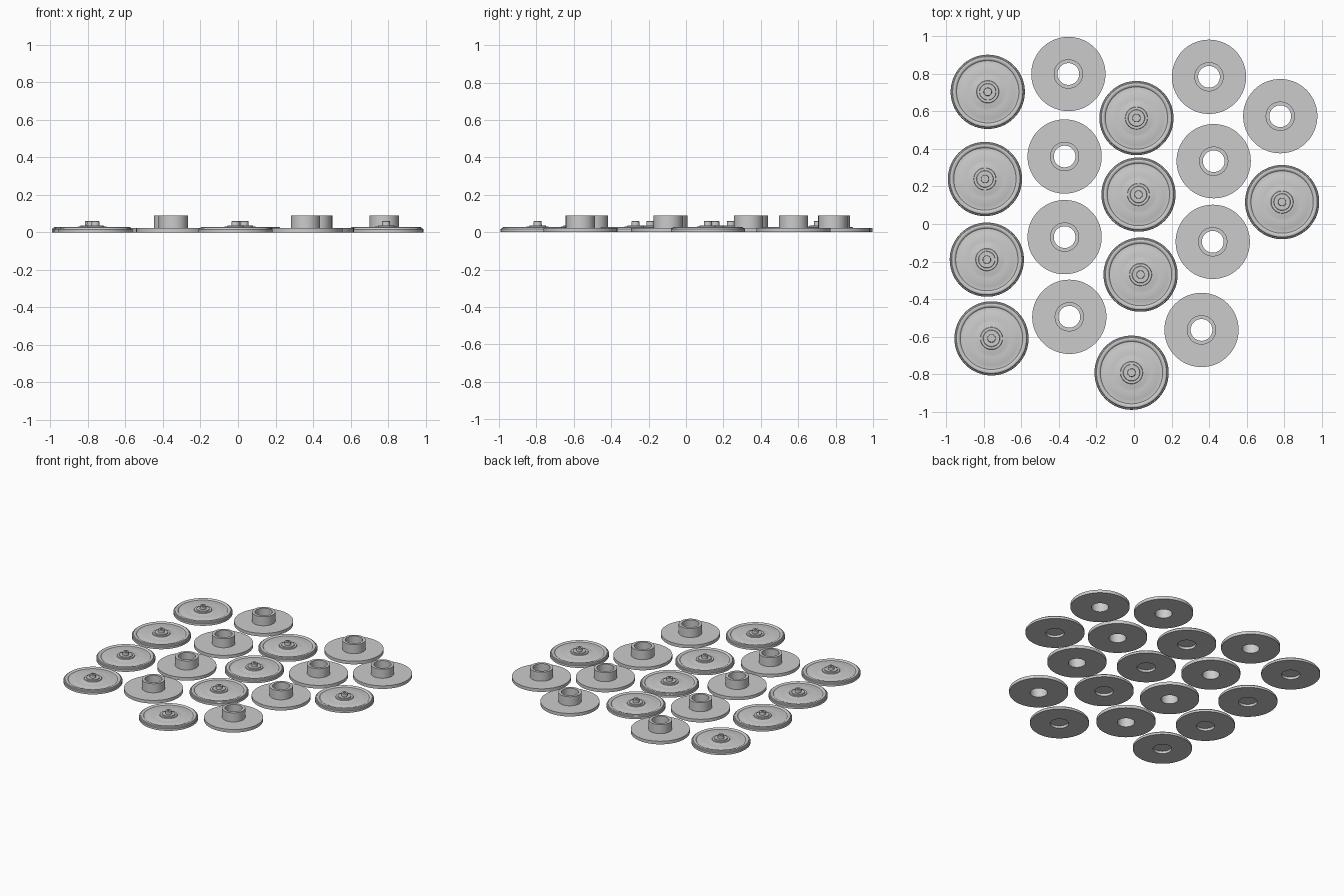
import bpy
import bmesh
import math
from mathutils import Matrix, Vector

cube = bpy.data.objects.get("Cube")
if cube:
    bpy.data.objects.remove(cube, do_unlink=True)

SEGMENTS = 72

# Single plain grey material
grey = bpy.data.materials.new("plain grey")
grey.use_nodes = True
colour = (0.6, 0.6, 0.6, 1.0)
grey.diffuse_color = colour
grey.node_tree.nodes["Principled BSDF"].inputs["Base Color"].default_value = colour


def lathe(name, profile, closed):
    """Revolve a (radius, height) profile around z into a mesh."""
    bm = bmesh.new()
    verts = [bm.verts.new((r, 0, z)) for r, z in profile]
    pairs = list(zip(verts, verts[1:]))
    if closed:
        pairs.append((verts[-1], verts[0]))
    edges = [bm.edges.new(pair) for pair in pairs]
    bmesh.ops.spin(bm, geom=verts + edges, cent=(0, 0, 0), axis=(0, 0, 1),
                   angle=math.tau, steps=SEGMENTS, use_duplicate=False)
    bmesh.ops.remove_doubles(bm, verts=bm.verts, dist=0.00005)
    bmesh.ops.recalc_face_normals(bm, faces=bm.faces)
    mesh = bpy.data.meshes.new(name)
    bm.to_mesh(mesh)
    bm.free()
    mesh.materials.append(grey)
    return mesh


def scatter(name, mesh, places):
    """Place linked copies of one part, smoothing the shared mesh once."""
    for i, (x, y) in enumerate(places):
        obj = bpy.data.objects.new(f"{name}_{i + 1}", mesh)
        obj.location = (x, y, 0)
        bpy.context.collection.objects.link(obj)
        if i == 0:
            bpy.ops.object.select_all(action="DESELECT")
            obj.select_set(True)
            bpy.context.view_layer.objects.active = obj
            bpy.ops.object.shade_smooth_by_angle(angle=math.radians(30))


# Flat flange with a tall open collar
collar_profile = [
    (0.058, 0), (0.198, 0), (0.198, 0.023),
    (0.078, 0.023), (0.078, 0.09), (0.058, 0.09),
]

# Wheel face: blind socket below, raised rim, dished web and stepped hub above
wheel_profile = [
    (0, 0.018), (0.062, 0.018), (0.062, 0), (0.198, 0),
    (0.198, 0.016), (0.195, 0.02), (0.19, 0.021),
    (0.187, 0.026), (0.182, 0.028), (0.176, 0.028), (0.171, 0.026),
    (0.166, 0.021), (0.144, 0.021), (0.139, 0.023),
    (0.1, 0.021), (0.088, 0.022), (0.078, 0.024),
    (0.06, 0.026), (0.058, 0.031), (0.045, 0.031), (0.043, 0.037),
    (0.022, 0.037), (0.021, 0.058), (0.018, 0.06),
    (0.01, 0.06), (0.01, 0.055), (0, 0.055),
]

collar_places = [
    (-0.35, 0.80), (-0.37, 0.36), (-0.37, -0.07), (-0.345, -0.495),
    (0.40, 0.785), (0.425, 0.335), (0.42, -0.095), (0.36, -0.565),
    (0.78, 0.575),
]
wheel_places = [
    (-0.78, 0.705), (-0.795, 0.24), (-0.785, -0.19), (-0.76, -0.61),
    (0.013, 0.565), (0.024, 0.157), (0.035, -0.27), (-0.013, -0.793),
    (0.79, 0.117),
]

scatter("collared_disc", lathe("collared_disc", collar_profile, True), collar_places)
scatter("wheel_face", lathe("wheel_face", wheel_profile, False), wheel_places)
